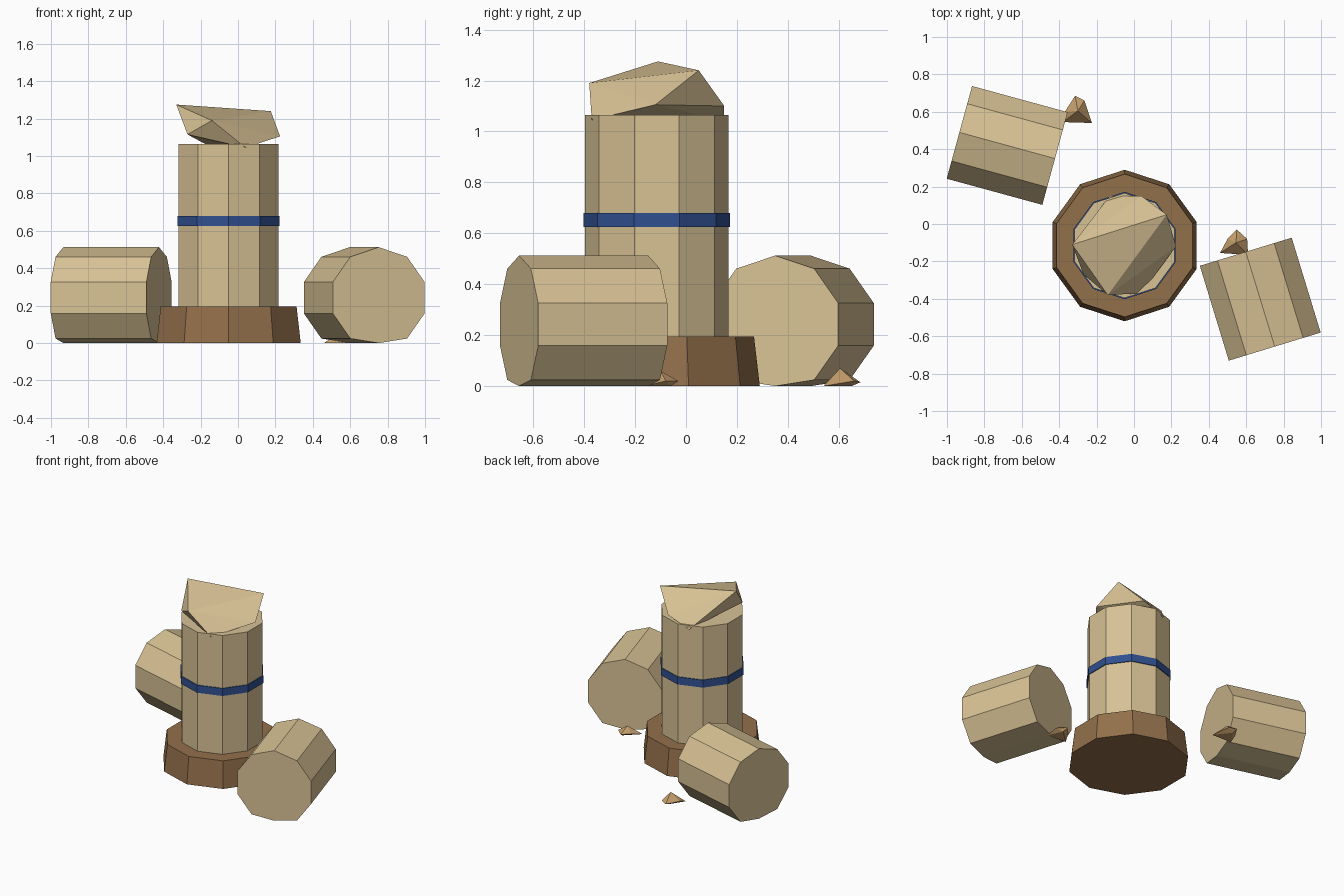
import bpy, bmesh
from math import sin, cos, pi, radians
from mathutils import Matrix, Vector

if "Cube" in bpy.data.objects:
    bpy.data.objects.remove(bpy.data.objects["Cube"])


def material(name, rgb):
    m = bpy.data.materials.new(name)
    m.diffuse_color = (*rgb, 1)
    m.use_nodes = True
    m.node_tree.nodes["Principled BSDF"].inputs["Base Color"].default_value = m.diffuse_color
    return m


STONE = material("sandstone", (0.69, 0.54, 0.30))
BROWN = material("brown_stone", (0.29, 0.16, 0.07))
BLUE = material("blue_band", (0.03, 0.08, 0.28))
CHIP = material("chip_stone", (0.55, 0.34, 0.15))


def finish(bm, name, mat):
    bmesh.ops.recalc_face_normals(bm, faces=bm.faces)
    me = bpy.data.meshes.new(name)
    bm.to_mesh(me)
    bm.free()
    me.materials.append(mat)
    ob = bpy.data.objects.new(name, me)
    bpy.context.collection.objects.link(ob)
    return ob


def ten_sided(bm, r0, r1, z0, z1):
    """Closed decagonal prism with corners on the y axis."""
    rings = [[bm.verts.new((r * sin(k * pi / 5), r * cos(k * pi / 5), z)) for k in range(10)]
             for r, z in ((r0, z0), (r1, z1))]
    for ring in rings:
        bm.faces.new(ring)
    for k in range(10):
        j = (k + 1) % 10
        bm.faces.new((rings[0][k], rings[0][j], rings[1][j], rings[1][k]))


def upright(name, r0, r1, z0, z1, mat):
    bm = bmesh.new()
    ten_sided(bm, r0, r1, z0, z1)
    finish(bm, name, mat).location = (-0.05, -0.115, 0)


def fallen_drum(name, x, y, angle):
    """Drum lying on its side, flattened where it meets the ground."""
    bm = bmesh.new()
    ten_sided(bm, 0.27, 0.27, -0.265, 0.265)
    # local +y (a corner) points up, local z becomes the drum axis
    bm.transform(Matrix.Translation((x, y, 0.2425)) @ Matrix.Rotation(radians(angle), 4, 'Z')
                 @ Matrix.Rotation(pi / 2, 4, 'Z') @ Matrix.Rotation(pi / 2, 4, 'X'))
    for v in bm.verts:
        v.co.z = max(v.co.z, 0)
    finish(bm, name, STONE)


def hull(name, points, mat):
    bm = bmesh.new()
    for p in points:
        bm.verts.new(p)
    res = bmesh.ops.convex_hull(bm, input=bm.verts)
    loose = [v for v in bm.verts if not v.link_faces]
    bmesh.ops.delete(bm, geom=loose, context='VERTS')
    finish(bm, name, mat)


# Standing column
upright("base", 0.405, 0.382, 0, 0.195, BROWN)
upright("column_shaft", 0.281, 0.281, 0.19, 1.065, STONE)
upright("column_band", 0.287, 0.287, 0.625, 0.68, BLUE)

# Jagged broken top
hull("broken_top", [(-0.33, -0.11, 1.275), (0.175, 0.05, 1.24), (-0.14, -0.38, 1.19),
                    (0.225, -0.12, 1.105), (0.04, -0.37, 1.045), (-0.27, -0.27, 1.115),
                    (0.04, 0.15, 1.10), (-0.13, 0.15, 1.04)], STONE)

# Fallen drums
fallen_drum("fallen_drum_left", -0.678, 0.42, -15.3)
fallen_drum("fallen_drum_right", 0.675, -0.402, -73)

# Small chips on the ground
hull("chip_left", [(-0.38, 0.545, 0), (-0.225, 0.54, 0), (-0.265, 0.66, 0.02),
                   (-0.315, 0.685, 0.015), (-0.37, 0.60, 0.02), (-0.30, 0.605, 0.07),
                   (-0.31, 0.65, 0)], CHIP)
hull("chip_right", [(0.46, -0.155, 0), (0.61, -0.165, 0), (0.605, -0.08, 0.02),
                    (0.55, -0.03, 0.02), (0.50, -0.08, 0.02), (0.545, -0.10, 0.06),
                    (0.56, -0.06, 0)], CHIP)
